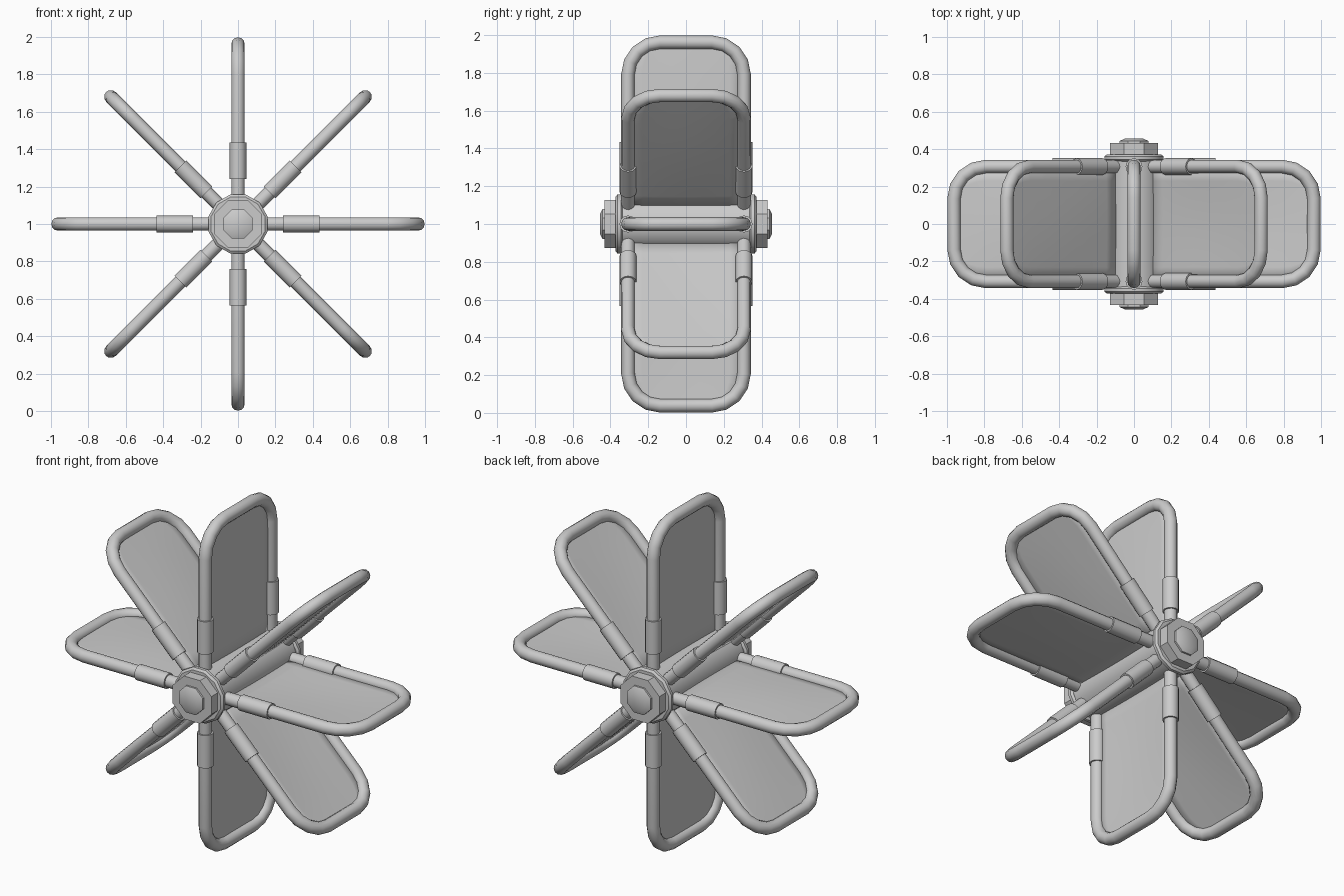
import bpy, bmesh
from math import sin, cos, pi, sqrt, radians
from mathutils import Matrix

if "Cube" in bpy.data.objects:
    bpy.data.objects.remove(bpy.data.objects["Cube"])

CENTRE = (0, 0, 1)
TUBE_Y, TIP, CORNER = 0.307, 0.962, 0.17   # paddle frame centreline


def add_object(name, mesh, angle=0, smooth=35):
    ob = bpy.data.objects.new(name, mesh)
    bpy.context.collection.objects.link(ob)
    ob.matrix_world = Matrix.Translation(CENTRE) @ Matrix.Rotation(angle, 4, 'Y')
    if smooth:
        mesh.shade_smooth()
        mesh.set_sharp_from_angle(angle=radians(smooth))
    return ob


def lathe(name, profile, sides, phase=0.0, smooth=35):
    """Revolve (y, radius) points around the axle, closing both ends."""
    bm = bmesh.new()
    rings = [[bm.verts.new((r * cos(2 * pi * (i + phase) / sides), y,
                            r * sin(2 * pi * (i + phase) / sides)))
              for i in range(sides)] for y, r in profile]
    for a, b in zip(rings, rings[1:]):
        for i in range(sides):
            j = (i + 1) % sides
            bm.faces.new((a[i], a[j], b[j], b[i]))
    bm.faces.new(rings[0])
    bm.faces.new(rings[-1])
    bmesh.ops.recalc_face_normals(bm, faces=bm.faces)
    me = bpy.data.meshes.new(name)
    bm.to_mesh(me)
    bm.free()
    return add_object(name, me, smooth=smooth)


def tube_mesh(name, points, radius):
    """Sweep a round section along a path and return the mesh."""
    cu = bpy.data.curves.new(name, 'CURVE')
    cu.dimensions = '3D'
    cu.bevel_depth, cu.bevel_resolution, cu.use_fill_caps = radius, 4, True
    sp = cu.splines.new('POLY')
    sp.points.add(len(points) - 1)
    for p, co in zip(sp.points, points):
        p.co = (*co, 1)
    ob = bpy.data.objects.new(name, cu)
    bpy.context.collection.objects.link(ob)
    bpy.context.view_layer.update()
    me = bpy.data.meshes.new_from_object(
        ob.evaluated_get(bpy.context.evaluated_depsgraph_get()))
    bpy.data.objects.remove(ob)
    me.name = name
    return me


# U-shaped frame path, standing along +z
arc = [(TUBE_Y - CORNER + CORNER * cos(a), TIP - CORNER + CORNER * sin(a))
       for a in [pi / 2 * k / 4 for k in range(5)]]
half = [(TUBE_Y, 0.12)] + arc
path = [(0, y, z) for y, z in half] + [(0, -y, z) for y, z in reversed(half)]
frame_mesh = tube_mesh("frame", path, 0.036)

# Sleeves clamped on both legs, with small chamfered ends
sleeve_meshes = {s: tube_mesh("sleeve", [(0, s * TUBE_Y, 0.24), (0, s * TUBE_Y, 0.435)], 0.045)
                 for s in (-1, 1)}

# Gently bulged sheet filling the frame
bm = bmesh.new()
heights = [0.1 + 0.115 * k for k in range(7)] + [0.84, 0.88, 0.91, 0.935, 0.952, 0.96]
rows = []
for z in heights:
    d = max(0, z - (TIP - CORNER))
    w = TUBE_Y - CORNER + sqrt(max(0, CORNER ** 2 - d * d))
    rows.append([bm.verts.new((0.012 * cos(t * pi / 2) * sin(pi * min(1, z)) + 0.0,
                               w * t, z)) for t in [k / 4 - 1 for k in range(9)]])
for a, b in zip(rows, rows[1:]):
    for i in range(8):
        bm.faces.new((a[i], a[i + 1], b[i + 1], b[i]))
sheet_mesh = bpy.data.meshes.new("sheet")
bm.to_mesh(sheet_mesh)
bm.free()

# Eight paddles around the axle
for n in range(8):
    ang = n * pi / 4
    add_object(f"paddle_frame_{n}", frame_mesh, ang)
    for s, side in ((-1, "front"), (1, "back")):
        add_object(f"paddle_sleeve_{side}_{n}", sleeve_meshes[s], ang)
    sheet = add_object(f"paddle_sheet_{n}", sheet_mesh, ang)
    mod = sheet.modifiers.new("thickness", 'SOLIDIFY')
    mod.thickness, mod.offset = 0.006, 0

# Hub drum with end flanges
lathe("hub_drum", [(-0.34, 0.148), (0.34, 0.148)], 16, 0.5)
for s, side in ((-1, "front"), (1, "back")):
    lathe(f"hub_flange_{side}", [(s * 0.335, 0.150), (s * 0.345, 0.163),
                                 (s * 0.362, 0.163), (s * 0.372, 0.150)], 12, 0.5)
    lathe(f"hub_nut_{side}", [(s * 0.36, 0.138), (s * 0.432, 0.138)], 8, 0.5, smooth=0)
    lathe(f"hub_cap_{side}", [(s * 0.425, 0.085), (s * 0.443, 0.085),
                              (s * 0.456, 0.055)], 8, 0.5)
